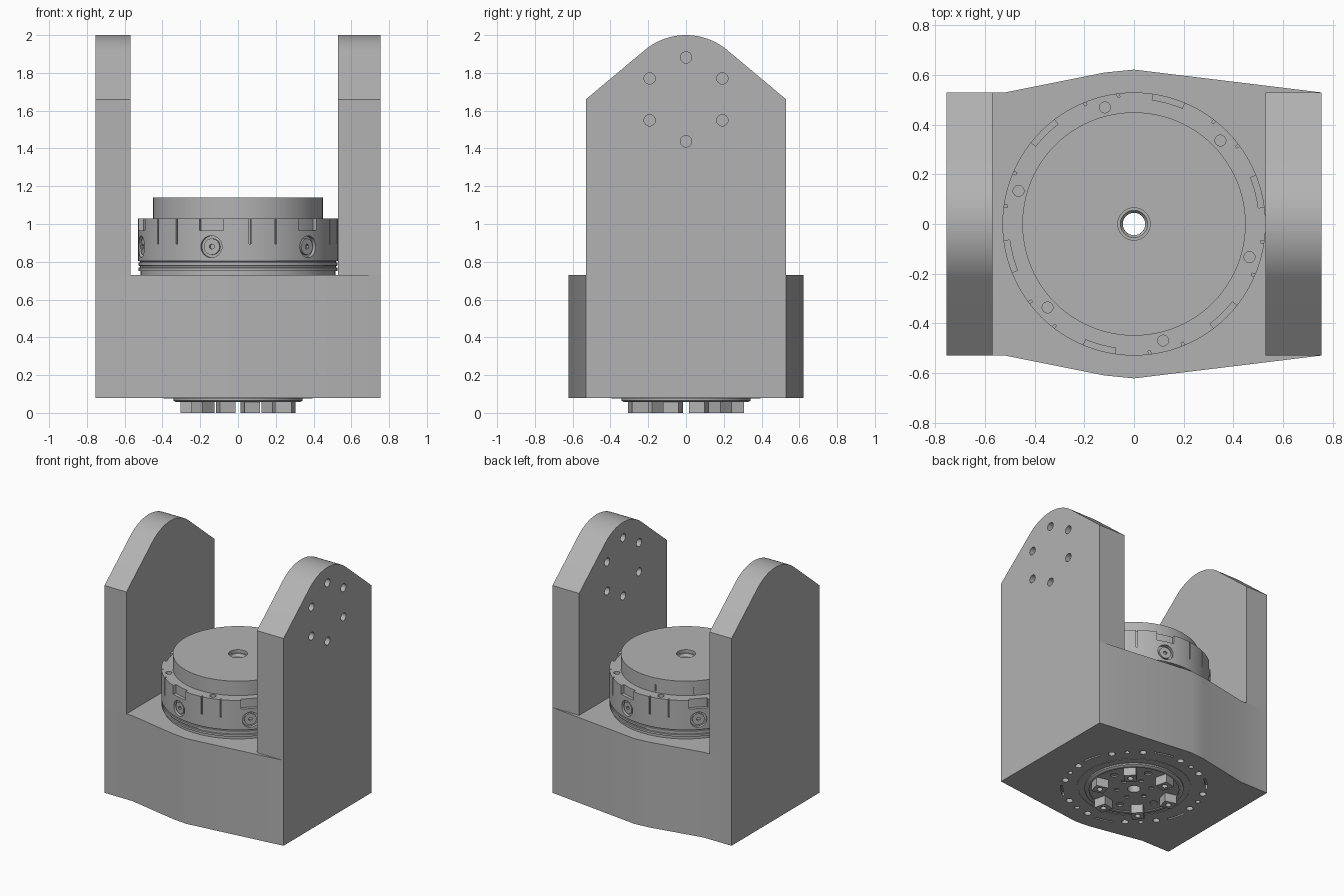
import bpy, bmesh
from math import sin, cos, pi, radians
from mathutils import Matrix, Vector

cube = bpy.data.objects.get("Cube")
if cube:
    bpy.data.objects.remove(cube, do_unlink=True)

grey = bpy.data.materials.new("machined grey")
grey.use_nodes = True
colour = (0.45, 0.45, 0.45, 1)
grey.diffuse_color = colour
grey.node_tree.nodes["Principled BSDF"].inputs["Base Color"].default_value = colour

SIXTH = radians(60)
PHASE = radians(14.5)          # clocking of the six-fold pattern
BORE = 0.045


def make(name, bm):
    bmesh.ops.recalc_face_normals(bm, faces=bm.faces)
    mesh = bpy.data.meshes.new(name)
    bm.to_mesh(mesh)
    bm.free()
    mesh.materials.append(grey)
    ob = bpy.data.objects.new(name, mesh)
    bpy.context.collection.objects.link(ob)
    return ob


def select(ob):
    bpy.ops.object.select_all(action='DESELECT')
    ob.select_set(True)
    bpy.context.view_layer.objects.active = ob


def smooth(ob):
    select(ob)
    bpy.ops.object.shade_smooth_by_angle(angle=radians(25))


def prism(name, points, offset):
    """Extrude a flat outline along an offset."""
    bm = bmesh.new()
    face = bm.faces.new([bm.verts.new(p) for p in points])
    new = bmesh.ops.extrude_face_region(bm, geom=[face])["geom"]
    verts = [v for v in new if isinstance(v, bmesh.types.BMVert)]
    bmesh.ops.translate(bm, verts=verts, vec=offset)
    return make(name, bm)


def lathe(name, profile, steps=96):
    """Spin a closed (radius, height) profile around z."""
    bm = bmesh.new()
    rings = [[bm.verts.new((r * cos(2 * pi * i / steps), r * sin(2 * pi * i / steps), z))
              for r, z in profile] for i in range(steps)]
    n = len(profile)
    for i in range(steps):
        a, b = rings[i], rings[(i + 1) % steps]
        for j in range(n):
            k = (j + 1) % n
            bm.faces.new((a[j], b[j], b[k], a[k]))
    return make(name, bm)


def polar(r, angle, z):
    return Vector((r * cos(angle), r * sin(angle), z))


def add_box(bm, centre, size, angle=0):
    m = Matrix.Translation(centre) @ Matrix.Rotation(angle, 4, 'Z') @ Matrix.Diagonal((*size, 1))
    bmesh.ops.create_cube(bm, size=1, matrix=m)


def add_cyl(bm, centre, radius, depth, axis=(0, 0, 1), sides=24):
    turn = Vector(axis).to_track_quat('Z', 'Y').to_matrix().to_4x4()
    bmesh.ops.create_cone(bm, cap_ends=True, segments=sides, radius1=radius, radius2=radius,
                          depth=depth, matrix=Matrix.Translation(centre) @ turn)


def add_arc(bm, radius, width, z0, z1, start, end, steps=8):
    """Curved bar following a circle."""
    rows = []
    for i in range(steps + 1):
        a = start + (end - start) * i / steps
        lo, hi = radius - width / 2, radius + width / 2
        rows.append([bm.verts.new(polar(r, a, z))
                     for r, z in ((lo, z0), (hi, z0), (hi, z1), (lo, z1))])
    for a, b in zip(rows, rows[1:]):
        for j in range(4):
            k = (j + 1) % 4
            bm.faces.new((a[j], b[j], b[k], a[k]))
    bm.faces.new(rows[0])
    bm.faces.new(rows[-1])


def cut(ob, bm):
    cutter = make("cutter", bm)
    cutter.hide_render = True
    mod = ob.modifiers.new("cut", 'BOOLEAN')
    mod.operation, mod.solver, mod.object = 'DIFFERENCE', 'EXACT', cutter
    select(ob)
    bpy.ops.object.modifier_apply(modifier=mod.name)
    bpy.data.objects.remove(cutter, do_unlink=True)


# Base block with bowed front and back
half = [(-0.755, 0.53), (-0.52, 0.53), (-0.12, 0.61), (0, 0.622), (0.755, 0.53)]
outline = [(x, y, 0.08) for x, y in half] + [(x, -y, 0.08) for x, y in reversed(half)]
base = prism("base_block", outline, (0, 0, 0.65))
holes = bmesh.new()
add_cyl(holes, (0, 0, 0.4), BORE, 1.2, sides=48)
for k in range(6):
    a = PHASE + k * SIXTH
    add_arc(holes, 0.5, 0.014, 0.05, 0.11, a - 0.14, a + 0.14)
    for step, radius in ((-13, 0.024), (0, 0.017), (13, 0.024)):
        add_cyl(holes, polar(0.484, a + SIXTH / 2 + radians(step), 0.09), radius, 0.06)
cut(base, holes)
smooth(base)

# Upright cheeks with a rounded peak
PIVOT, PEAK = 1.66, 0.34
arch = [(-0.53, 0.73), (0.53, 0.73), (0.53, PIVOT)]
for i in range(25):
    a = radians(50 + 80 * i / 24)
    arch.append((PEAK * cos(a), PIVOT + PEAK * sin(a)))
arch.append((-0.53, PIVOT))
right = prism("right_cheek", [(-0.755, y, z) for y, z in arch], (0.185, 0, 0))
left = prism("left_cheek", [(0.53, y, z) for y, z in arch], (0.225, 0, 0))
bolts = bmesh.new()
for k in range(6):
    a = k * SIXTH + pi / 2
    add_cyl(bolts, (0.64, 0.222 * cos(a), PIVOT + 0.222 * sin(a)), 0.03, 0.4, (1, 0, 0))
cut(left, bolts)
smooth(left)
smooth(right)

# Rotary drive: banded housing, raised disc and stepped bore
drive = lathe("rotary_drive", [
    (BORE, 0.73), (0.515, 0.73), (0.515, 0.75), (0.528, 0.752), (0.528, 0.768),
    (0.52, 0.77), (0.52, 0.778), (0.528, 0.78), (0.528, 0.795), (0.52, 0.797),
    (0.52, 0.802), (0.53, 0.805), (0.53, 1.03), (0.45, 1.03), (0.45, 1.14),
    (0.065, 1.14), (0.065, 1.115), (0.055, 1.115), (BORE, 1.1)])
pockets = bmesh.new()
for k in range(6):
    a = PHASE + k * SIXTH
    out = polar(1, a, 0)
    add_arc(pockets, 0.53, 0.05, 0.965, 1.06, a - 0.125, a + 0.125)
    add_cyl(pockets, polar(0.53, a, 0.88), 0.058, 0.05, out, 32)
    add_cyl(pockets, polar(0.484, a + SIXTH / 2 - radians(0.5), 1.03), 0.022, 0.06)
    for step in (22.4, 37.6):
        b = a + radians(step)
        add_box(pockets, polar(0.53, b, 0.97), (0.03, 0.01, 0.15), b)
for angle in (97, 132):
    b = radians(angle)
    add_box(pockets, polar(0.45, b, 1.065), (0.02, 0.008, 0.05), b)
cut(drive, pockets)
smooth(drive)

# Socket screws in the side pockets
screws, sockets = bmesh.new(), bmesh.new()
for k in range(6):
    a = PHASE + k * SIXTH
    out = polar(1, a, 0)
    add_cyl(screws, polar(0.506, a, 0.88), 0.043, 0.03, out)
    add_cyl(sockets, polar(0.52, a, 0.88), 0.014, 0.03, out, 6)
screw_ob = make("side_screws", screws)
cut(screw_ob, sockets)
smooth(screw_ob)

# Mounting flange under the base
flange = lathe("mounting_flange", [
    (BORE, 0.085), (0.335, 0.085), (0.342, 0.075), (0.342, 0.065),
    (0.33, 0.058), (0.31, 0.058), (0.31, 0.066), (BORE, 0.066)])
drills = bmesh.new()
for k in range(6):
    a = PHASE + k * SIXTH
    for r, radius in ((0.12, 0.018), (0.235, 0.026)):
        add_cyl(drills, polar(r, a, 0.06), radius, 0.03)
cut(flange, drills)
smooth(flange)

# Thin seam ring around the flange
smooth(lathe("flange_seam", [(0.385, 0.082), (0.395, 0.082), (0.395, 0.077), (0.385, 0.077)]))

# Six drive lugs with screw holes
lugs, taps = bmesh.new(), bmesh.new()
for k in range(6):
    a = PHASE + (k + 0.5) * SIXTH
    add_box(lugs, polar(0.26, a, 0.035), (0.09, 0.085, 0.07), a)
    add_cyl(taps, polar(0.26, a, 0), 0.02, 0.05)
lug_ob = make("drive_lugs", lugs)
cut(lug_ob, taps)
smooth(lug_ob)
